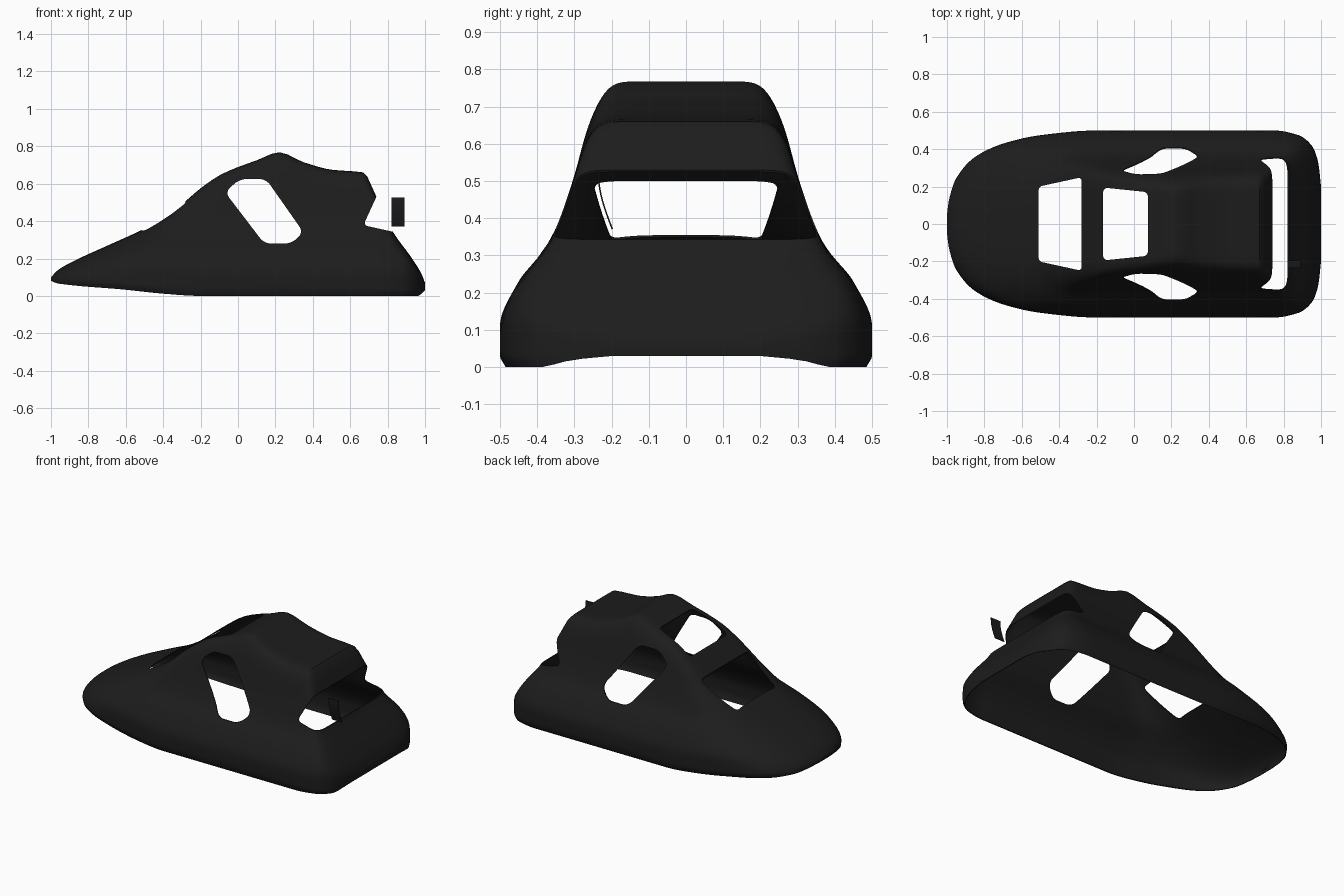
import bpy
import bmesh
import math
from mathutils import Vector

default_cube = bpy.data.objects.get("Cube")
if default_cube:
    bpy.data.objects.remove(default_cube, do_unlink=True)

# Shape curves as (position, value) keys
ROOF_LINE = [(-1, .10), (-.96, .14), (-.85, .2), (-.7, .268), (-.48, .37), (-.35, .45),
             (-.2, .575), (-.1, .645), (0, .69), (.1, .725), (.22, .768), (.35, .715),
             (.5, .675), (.67, .66), (.74, .53), (.83, .34), (.92, .215), (.98, .12), (1, .07)]
SILL_LINE = [(-1, .08), (-.96, .066), (-.6, .033), (-.4, .012), (-.2, 0), (.96, 0), (1, .03)]
PLAN_WIDTH = [(-1, .05), (-.99, .13), (-.95, .25), (-.85, .36), (-.7, .43), (-.5, .475),
              (-.2, .5), (.75, .5), (.88, .475), (.95, .42), (.985, .33), (1, .2)]
SIDE_LEAN = [(0, .97), (.03, 1), (.11, 1), (.23, .9), (.33, .74), (.5, .61), (.65, .53), (.77, .45)]
SQUARENESS = [(-1, 2.2), (-.5, 4), (-.1, 12), (.7, 12), (1, 6)]


def curve(keys, t):
    """Smooth interpolation through the keys without overshoot."""
    t = min(max(t, keys[0][0]), keys[-1][0])
    slopes = [(b[1] - a[1]) / (b[0] - a[0]) for a, b in zip(keys, keys[1:])]

    def tangent(k):
        if k == 0 or k == len(slopes):
            return slopes[min(k, len(slopes) - 1)]
        before, after = slopes[k - 1], slopes[k]
        return 2 * before * after / (before + after) if before * after > 0 else 0

    k = next(i for i in range(len(slopes)) if t <= keys[i + 1][0])
    span = keys[k + 1][0] - keys[k][0]
    u = (t - keys[k][0]) / span
    rise = u * u * (3 - 2 * u)
    return (keys[k][1] * (1 - rise) + keys[k + 1][1] * rise
            + span * tangent(k) * u * (1 - u) ** 2
            - span * tangent(k + 1) * u * u * (1 - u))


def section(x, steps=24):
    """Arch-shaped cross-section from the left sill over the roof to the right sill."""
    sill, roof = curve(SILL_LINE, x), curve(ROOF_LINE, x)
    width, power = curve(PLAN_WIDTH, x), curve(SQUARENESS, x)
    across = [(1, i / steps) for i in range(steps)]
    across += [(1 - i / steps, 1) for i in range(steps + 1)]
    half = []
    for a, b in across:
        norm = (a ** power + b ** power) ** (1 / power)
        rise = (roof - sill) * b / norm
        half.append(Vector((x, width * curve(SIDE_LEAN, rise) * a / norm, sill + rise)))
    return half + [Vector((x, -p.y, p.z)) for p in reversed(half[:-1])]


def finish(name, bm, material=None):
    bmesh.ops.recalc_face_normals(bm, faces=bm.faces)
    mesh = bpy.data.meshes.new(name)
    bm.to_mesh(mesh)
    bm.free()
    obj = bpy.data.objects.new(name, mesh)
    bpy.context.collection.objects.link(obj)
    if material:
        mesh.materials.append(material)
    return obj


def activate(obj):
    bpy.ops.object.select_all(action='DESELECT')
    obj.select_set(True)
    bpy.context.view_layer.objects.active = obj


def loft(bm, rows):
    rings = [[bm.verts.new(p) for p in row] for row in rows]
    for r, s in zip(rings, rings[1:]):
        for i in range(len(r) - 1):
            bm.faces.new((r[i], r[i + 1], s[i + 1], s[i]))
    return rings


def cutter(name, outline, radius, axis, start, length):
    """Prism with rounded corners, extruded along y or z."""
    bm = bmesh.new()
    place = (lambda a, b: (a, start, b)) if axis == 'Y' else (lambda a, b: (a, b, start))
    bm.faces.new([bm.verts.new(place(a, b)) for a, b in outline])
    bmesh.ops.bevel(bm, geom=bm.verts[:], offset=radius, segments=6, profile=.5,
                    affect='VERTICES')
    top = bmesh.ops.extrude_face_region(bm, geom=bm.faces[:])
    verts = [v for v in top['geom'] if isinstance(v, bmesh.types.BMVert)]
    shift = (0, length, 0) if axis == 'Y' else (0, 0, length)
    bmesh.ops.translate(bm, verts=verts, vec=shift)
    obj = finish(name, bm)
    obj.hide_render = True
    return obj


def mirrored(front_x, front_y, back_x, back_y):
    return [(front_x, -front_y), (back_x, -back_y), (back_x, back_y), (front_x, front_y)]


# Dark paint
paint = bpy.data.materials.new("dark_paint")
paint.use_nodes = True
color = (.012, .012, .012, 1)
paint.diffuse_color = color
paint.node_tree.nodes["Principled BSDF"].inputs["Base Color"].default_value = color

# Body shell lofted from nose to tail
count = 70
stations = {round(-math.cos(math.pi * i / count), 3) for i in range(count + 1)}
stations |= {key[0] for key in ROOF_LINE}
bm = bmesh.new()
rings = loft(bm, [section(x) for x in sorted(stations)])
bm.faces.new(rings[0])
bm.faces.new(rings[-1])
body = finish("body_shell", bm, paint)
solid = body.modifiers.new("thickness", 'SOLIDIFY')
solid.thickness = .005
solid.offset = -1

# Openings
cutters = [
    cutter("windscreen_cutter", mirrored(-.51, .2, -.28, .25), .02, 'Z', .2, 1),
    cutter("roof_hatch_cutter", mirrored(-.165, .195, .075, .17), .025, 'Z', .3, 1),
    cutter("side_window_cutter",
           [(-.07, .555), (.01, .625), (.15, .625), (.35, .34), (.285, .28), (.14, .28)],
           .035, 'Y', -1, 2),
    cutter("rear_notch_cutter", [(.8, .66), (.67, .378), (1, .305), (1.1, .6)],
           .025, 'Y', -1, 2),
]
for tool in cutters:
    cut = body.modifiers.new(tool.name, 'BOOLEAN')
    cut.operation = 'DIFFERENCE'
    cut.solver = 'EXACT'
    cut.object = tool
activate(body)
for name in [m.name for m in body.modifiers]:
    bpy.ops.object.modifier_apply(modifier=name)
for tool in cutters:
    bpy.data.objects.remove(tool, do_unlink=True)

# Small curved tab standing off the tail
bm = bmesh.new()
rows = []
for i in range(9):
    t = i / 8
    y = -.2 - .038 * math.sin(t * math.pi / 2)
    rows.append([(x, y, .37 + .155 * t) for x in (.82, .89)])
loft(bm, rows)
tab = finish("rear_tab", bm, paint)
activate(tab)
tab_solid = tab.modifiers.new("thickness", 'SOLIDIFY')
tab_solid.thickness = .004
bpy.ops.object.modifier_apply(modifier=tab_solid.name)

# Smooth shading with crisp edges
for obj in (body, tab):
    activate(obj)
    bpy.ops.object.shade_smooth_by_angle(angle=math.radians(35))
